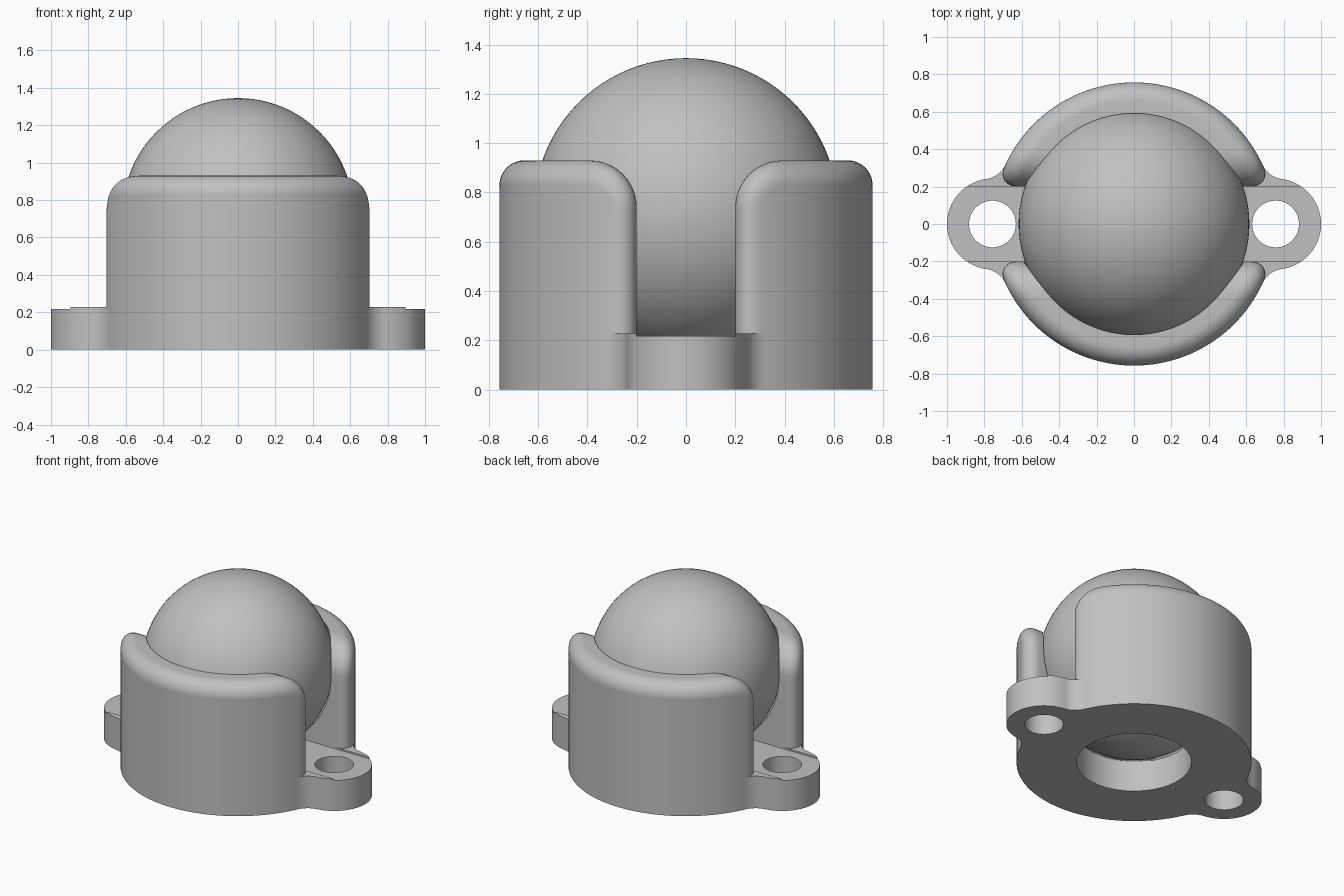
import bpy, bmesh
from math import sin, cos, pi, sqrt, asin, atan2, hypot

if "Cube" in bpy.data.objects:
    bpy.data.objects.remove(bpy.data.objects["Cube"])

# Main dimensions
BODY_R, EAR_R, HOLE_R, BORE_R = 0.757, 0.243, 0.125, 0.37
BLEND_R = 0.13
BASE_H, SLOT_FLOOR, SLOT_Y = 0.228, 0.217, 0.2
TOP, FILLET, CORNER = 0.93, 0.1, 0.19
BALL_R, BALL_Z, SOCKET_R = 0.617, 0.728, 0.625

grey = bpy.data.materials.new("plain_grey")
grey.use_nodes = True
colour = (0.53, 0.53, 0.53, 1)
grey.diffuse_color = colour
grey.node_tree.nodes["Principled BSDF"].inputs["Base Color"].default_value = colour


def activate(obj):
    bpy.ops.object.select_all(action='DESELECT')
    obj.select_set(True)
    bpy.context.view_layer.objects.active = obj


def add_object(name, bm):
    bmesh.ops.recalc_face_normals(bm, faces=bm.faces)
    mesh = bpy.data.meshes.new(name)
    bm.to_mesh(mesh)
    bm.free()
    mesh.materials.append(grey)
    obj = bpy.data.objects.new(name, mesh)
    bpy.context.collection.objects.link(obj)
    return obj


def smooth(obj):
    activate(obj)
    bpy.ops.object.shade_smooth_by_angle(angle=pi / 6)


def arc(cx, cy, r, a0, a1, n):
    return [(cx + r * cos(a0 + (a1 - a0) * i / n), cy + r * sin(a0 + (a1 - a0) * i / n))
            for i in range(n + 1)]


def cut(obj, cutter):
    mod = obj.modifiers.new("cut", 'BOOLEAN')
    mod.operation, mod.solver, mod.object = 'DIFFERENCE', 'EXACT', cutter
    activate(obj)
    bpy.ops.object.modifier_apply(modifier=mod.name)
    bpy.data.objects.remove(cutter)


# Base flange: round body with two blended ears
d0, d1 = BODY_R + BLEND_R, EAR_R + BLEND_R
bx = (d0 ** 2 - d1 ** 2 + BODY_R ** 2) / (2 * BODY_R)
by = sqrt(d0 ** 2 - bx ** 2)
ear_end = atan2(by, bx - BODY_R)
body_start = atan2(by, bx)
quarter = arc(BODY_R, 0, EAR_R, 0, ear_end, 16)
quarter += arc(bx, by, BLEND_R, ear_end - pi, body_start - pi, 10)[1:]
quarter += arc(0, 0, BODY_R - 0.001, body_start, pi / 2, 24)[1:]
half = quarter + [(-x, y) for x, y in quarter[-2::-1]]
outline = half + [(x, -y) for x, y in half[-2:0:-1]]

bm = bmesh.new()
face = bm.faces.new([bm.verts.new((x, y, 0)) for x, y in outline])
top = bmesh.ops.extrude_face_region(bm, geom=[face])
bmesh.ops.translate(bm, vec=(0, 0, BASE_H),
                    verts=[v for v in top["geom"] if isinstance(v, bmesh.types.BMVert)])
base = add_object("base_flange", bm)

# Centre bore, two screw holes and the slot floor
for x, r in ((0, BORE_R), (BODY_R, HOLE_R), (-BODY_R, HOLE_R)):
    bpy.ops.mesh.primitive_cylinder_add(vertices=64, radius=r, depth=2, location=(x, 0, 0))
    cut(base, bpy.context.object)
bpy.ops.mesh.primitive_cube_add(size=2, location=(0, 0, SLOT_FLOOR + 0.5))
slot = bpy.context.object
slot.scale = (2, SLOT_Y, 0.5)
cut(base, slot)
smooth(base)


# Curved wall: rows climb the slot edge and round over at the upper corner
COLS, STEPS = 48, 10


def socket_radius(z):
    return sqrt(SOCKET_R ** 2 - (z - BALL_Z) ** 2)


def wall_grid(bm, inset, radius, start):
    edge = TOP - CORNER
    path = [(SLOT_Y + inset, start + (edge - start) * i / 12) for i in range(12)]
    for i in range(STEPS + 1):
        a = pi / 2 * i / STEPS
        r = CORNER - inset
        path.append((SLOT_Y + CORNER - r * cos(a), edge + r * sin(a)))
    rows = []
    for y, z in path:
        r = radius(z)
        rows.append([bm.verts.new((px, -py, z))
                     for px, py in arc(0, 0, r, asin(y / r), pi - asin(y / r), COLS)])
    return rows


def border(rows):
    return [r[0] for r in rows] + rows[-1][1:-1] + [r[-1] for r in reversed(rows)]


def bridge(bm, a, b):
    for i in range(len(a) - 1):
        bm.faces.new((a[i], a[i + 1], b[i + 1], b[i]))


bm = bmesh.new()
outer = wall_grid(bm, FILLET, lambda z: BODY_R, 0)
inner = wall_grid(bm, 0, socket_radius, SLOT_FLOOR - 0.002)
for grid in (outer, inner):
    for low, high in zip(grid, grid[1:]):
        bridge(bm, low, high)

# Rounded rim between the outer face and the slot and top faces
previous = border(outer)
for k in range(1, STEPS + 1):
    a = pi / 2 * k / STEPS
    rim_r = BODY_R - FILLET * (1 - cos(a))
    loop = border(wall_grid(bm, FILLET * (1 - sin(a)), lambda z: rim_r, SLOT_FLOOR - 0.01))
    bridge(bm, previous, loop)
    previous = loop
bridge(bm, previous, border(inner))
bmesh.ops.delete(bm, geom=[v for v in bm.verts if not v.link_faces], context='VERTS')
walls = add_object("socket_walls", bm)
mirror = walls.modifiers.new("mirror", 'MIRROR')
mirror.use_axis = (False, True, False)
mirror.use_mirror_merge = False
activate(walls)
bpy.ops.object.modifier_apply(modifier=mirror.name)
smooth(walls)

# Rolling ball
bpy.ops.mesh.primitive_uv_sphere_add(segments=96, ring_count=48, radius=BALL_R,
                                     location=(0, 0, BALL_Z))
ball = bpy.context.object
ball.name = "ball"
ball.data.materials.append(grey)
smooth(ball)
